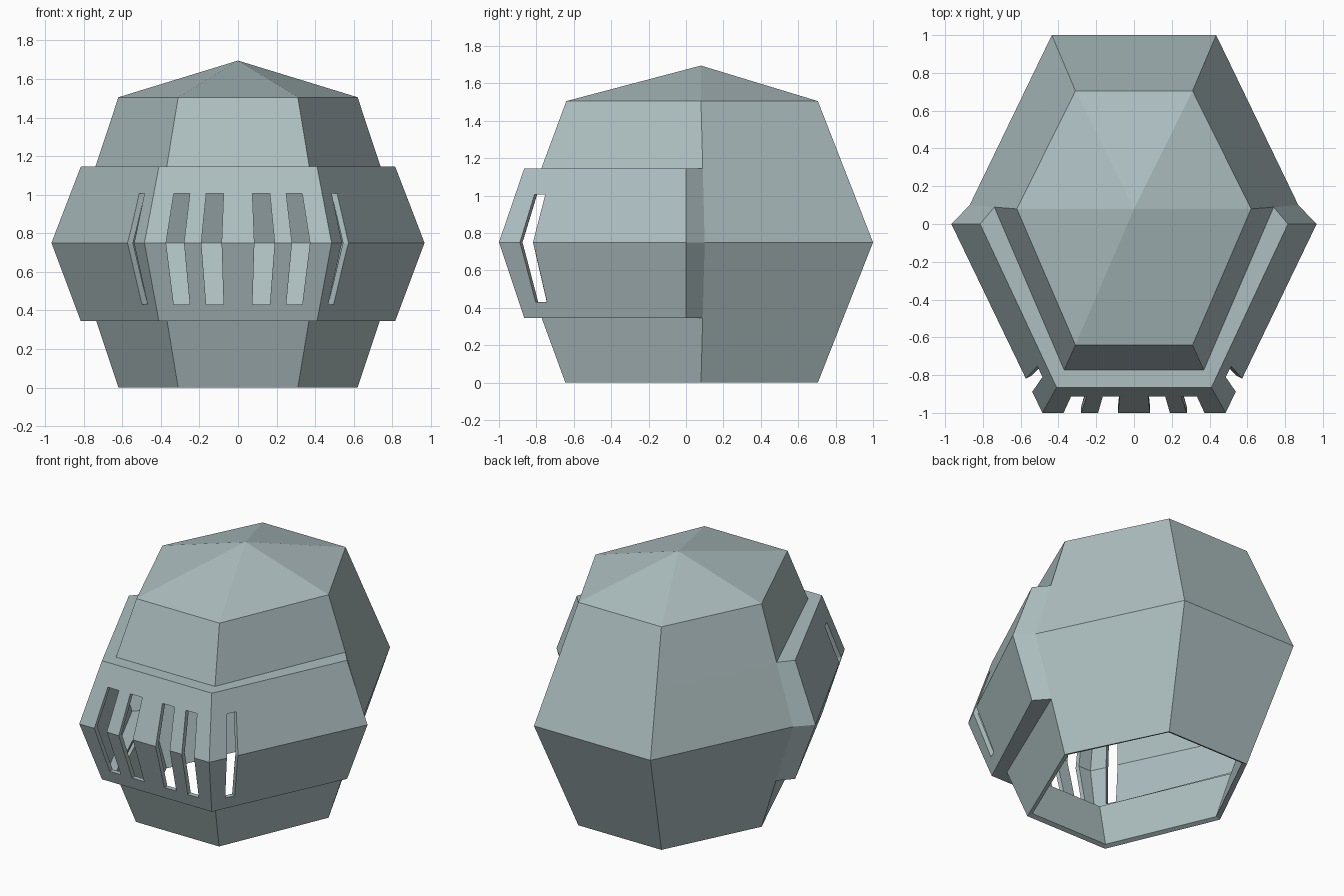
import bpy, bmesh
from mathutils import Vector

if "Cube" in bpy.data.objects:
    bpy.data.objects.remove(bpy.data.objects["Cube"])

steel = bpy.data.materials.new("blue grey steel")
steel.diffuse_color = (0.42, 0.52, 0.53, 1)
steel.use_nodes = True
steel.node_tree.nodes["Principled BSDF"].inputs["Base Color"].default_value = steel.diffuse_color
CENTRE = Vector((0, 0, 0.75))


def make_object(name, faces, outward=True, thickness=0.0):
    """Build a flat-faced object from polygons given as point lists."""
    bm = bmesh.new()
    for pts in faces:
        f = bm.faces.new([bm.verts.new(p) for p in pts])
        f.normal_update()
        if outward and f.normal.dot(f.calc_center_median() - CENTRE) < 0:
            f.normal_flip()
    bmesh.ops.remove_doubles(bm, verts=bm.verts, dist=0.0005)
    if not outward:
        bmesh.ops.recalc_face_normals(bm, faces=bm.faces)
    mesh = bpy.data.meshes.new(name)
    bm.to_mesh(mesh)
    bm.free()
    mesh.materials.append(steel)
    ob = bpy.data.objects.new(name, mesh)
    bpy.context.collection.objects.link(ob)
    if thickness:
        mod = ob.modifiers.new("wall", 'SOLIDIFY')
        mod.thickness = thickness
        mod.offset = -1
        mod.use_even_offset = True
    return ob


def hexagon(back, side, front, z):
    """Ring starting at back right, going round past the front."""
    half = [Vector((x, y, z)) for x, y in (back, side, front)]
    return half + [Vector((-p.x, p.y, z)) for p in reversed(half)]


def blend(a, b, z):
    t = (z - a[0].z) / (b[0].z - a[0].z)
    return [p.lerp(q, t) for p, q in zip(a, b)]


# Helmet rings
Z_LOW, Z_MID, Z_HIGH = 0.345, 0.75, 1.145
bottom = hexagon((0.31, 0.705), (0.62, 0.08), (0.31, -0.645), 0.0)
middle = hexagon((0.435, 1.0), (0.87, 0.1), (0.435, -0.92), Z_MID)
top = hexagon((0.31, 0.705), (0.62, 0.08), (0.31, -0.64), 1.505)
low = blend(bottom, middle, Z_LOW)
high = blend(middle, top, Z_HIGH)
rings = [bottom, low, middle, high, top]

# Helmet shell, open at the bottom and behind the visor
shell = []
for level in range(4):
    a, b = rings[level], rings[level + 1]
    for i in range(6):
        j = (i + 1) % 6
        if level in (1, 2) and i in (1, 2, 3):
            continue
        shell.append([a[i], a[j], b[j], b[i]])
apex = Vector((0, 0.08, 1.695))
shell += [[top[i], top[(i + 1) % 6], apex] for i in range(6)]
make_object("helmet_shell", shell, thickness=0.03)


# Visor: raised band round the front, with ledges back to the shell
def band(side_x, front, z):
    return [Vector((side_x, 0, z)), Vector((front[0], front[1], z)),
            Vector((-front[0], front[1], z)), Vector((-side_x, 0, z))]


v_low = band(0.815, (0.41, -0.865), Z_LOW)
v_mid = band(0.967, (0.485, -1.0), Z_MID)
v_high = band(0.815, (0.41, -0.865), Z_HIGH)
strips = [low[1:5], v_low, v_mid, v_high, high[1:5]]
visor_faces = [[a[i], a[i + 1], b[i + 1], b[i]]
               for a, b in zip(strips, strips[1:]) for i in range(3)]
for k in (0, 3):  # closing ends behind the ears
    visor_faces.append([low[k + 1], v_low[k], v_mid[k], middle[k + 1]])
    visor_faces.append([middle[k + 1], v_mid[k], v_high[k], high[k + 1]])
visor = make_object("visor", visor_faces, thickness=0.03)


# Breathing slots: chevron prisms that follow the bend of the visor
def slot_prism(outline, direction):
    d = Vector(direction).normalized() * 0.12
    near, far = [p + d for p in outline], [p - d for p in outline]
    n = len(outline)
    return [near, far] + [[near[i], near[(i + 1) % n], far[(i + 1) % n], far[i]]
                          for i in range(n)]


def front_slot(end, mid, s):
    (e0, e1), (m0, m1) = end, mid
    ol = [(e0, -0.91, 0.43), (e1, -0.91, 0.43), (m1, -1, Z_MID),
          (e1, -0.91, 1.005), (e0, -0.91, 1.005), (m0, -1, Z_MID)]
    return slot_prism([Vector((s * x, y, z)) for x, y, z in ol], (0, -1, 0))


def side_slot(s):
    slope = (0.967 - 0.485) / 1.0
    ol = []
    for y, z in [(-0.80, 0.43), (-0.74, 0.43), (-0.818, Z_MID),
                 (-0.75, 1.005), (-0.808, 1.005), (-0.888, Z_MID)]:
        x = 0.967 - 0.152 * abs(z - Z_MID) / 0.4 + slope * y
        ol.append(Vector((s * x, y, z)))
    return slot_prism(ol, (s * 0.9, -0.436, 0))


cutters = []
for s in (1, -1):
    cutters += [front_slot((0.075, 0.165), (0.085, 0.19), s),
                front_slot((0.25, 0.333), (0.28, 0.373), s),
                side_slot(s)]
for n, faces in enumerate(cutters):
    cutter = make_object("slot_cutter_%d" % n, faces, outward=False)
    cutter.hide_render = True
    cutter.hide_set(True)
    cut = visor.modifiers.new("slot", 'BOOLEAN')
    cut.operation = 'DIFFERENCE'
    cut.solver = 'EXACT'
    cut.object = cutter
